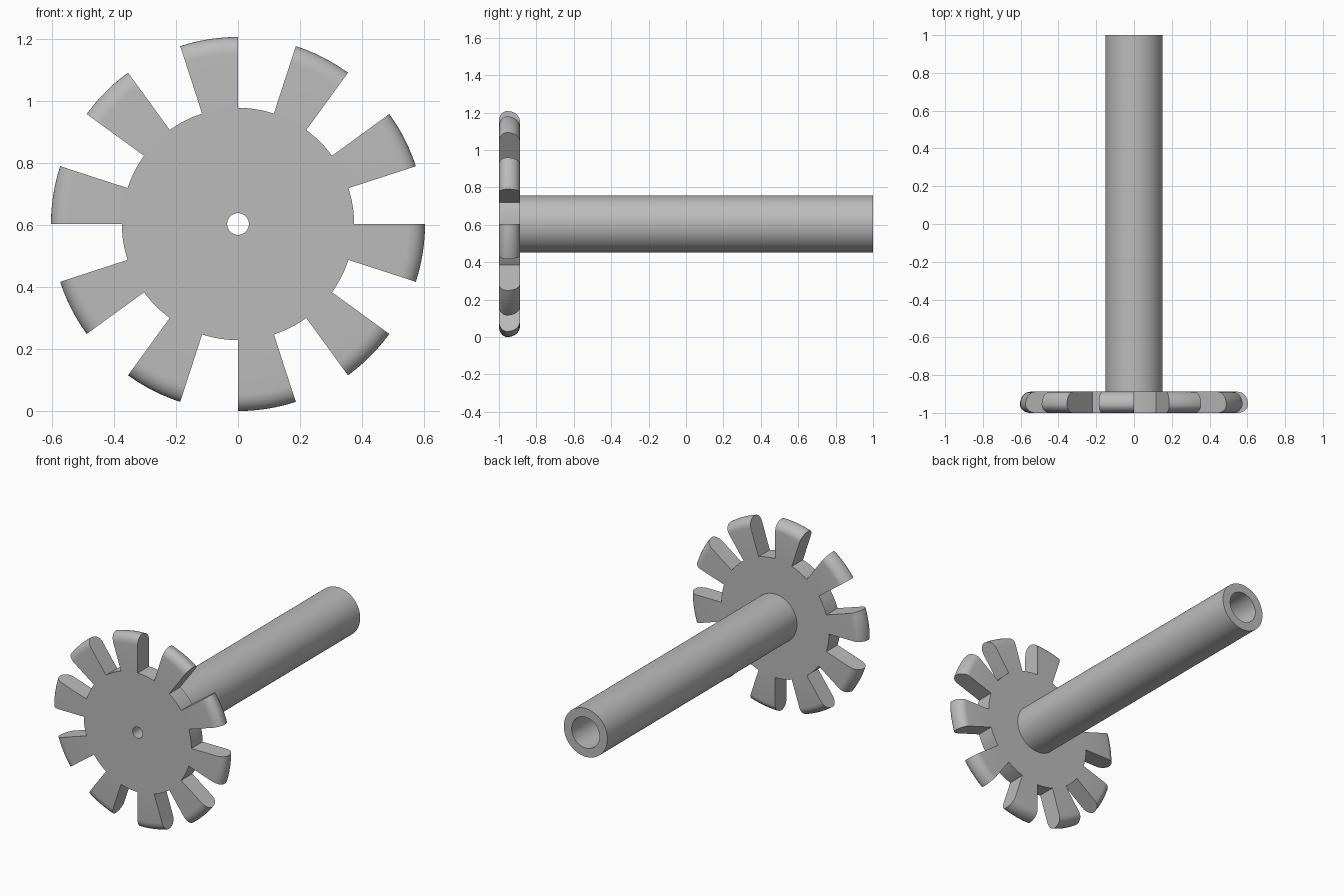
import bpy, bmesh
from math import sin, cos, pi, radians

if "Cube" in bpy.data.objects:
    bpy.data.objects.remove(bpy.data.objects["Cube"], do_unlink=True)

RADIUS, ROOT, HOLE = 0.604, 0.375, 0.035   # tooth tip, tooth root, centre hole
FRONT, BACK, END = -1.0, -0.888, 1.0       # positions along the axle
SHAFT, BORE = 0.152, 0.097
STEPS, TEETH = 120, 10
SECTOR = STEPS // (2 * TEETH)              # steps in one tooth or one gap

grey = bpy.data.materials.new("grey metal")
grey.use_nodes = True
colour = (0.5, 0.5, 0.5, 1)
grey.diffuse_color = colour
grey.node_tree.nodes["Principled BSDF"].inputs["Base Color"].default_value = colour


def ring(bm, profile, step):
    """Place the (radius, y) profile at one angle about the axle."""
    a = 2 * pi * step / STEPS
    return [bm.verts.new((r * cos(a), y, RADIUS + r * sin(a))) for r, y in profile]


def sweep(bm, profile, start, count):
    """Skin the open profile through a run of angle steps."""
    rings = [ring(bm, profile, start + i) for i in range(count + 1)]
    for a, b in zip(rings, rings[1:]):
        for j in range(len(profile) - 1):
            bm.faces.new((a[j], a[j + 1], b[j + 1], b[j]))
    return rings


def finish(bm, name):
    bmesh.ops.remove_doubles(bm, verts=bm.verts, dist=0.0001)
    bmesh.ops.recalc_face_normals(bm, faces=bm.faces)
    mesh = bpy.data.meshes.new(name)
    bm.to_mesh(mesh)
    bm.free()
    mesh.materials.append(grey)
    obj = bpy.data.objects.new(name, mesh)
    bpy.context.collection.objects.link(obj)
    bpy.ops.object.select_all(action="DESELECT")
    obj.select_set(True)
    bpy.context.view_layer.objects.active = obj
    bpy.ops.object.shade_smooth_by_angle(angle=radians(30))


# Rounded tooth outline, from the front root over the tip to the back root
peak = FRONT + 0.045
tooth = [(ROOT, FRONT)]
for i in range(17):
    t = pi * i / 16
    depth = (peak - FRONT) if i < 8 else (BACK - peak)
    tooth.append((RADIUS - 0.055 * (1 - sin(t)), peak - depth * cos(t)))
tooth.append((ROOT, BACK))

# Toothed wheel with a small centre hole
bm = bmesh.new()
sweep(bm, [(ROOT, BACK), (HOLE, BACK), (HOLE, FRONT), (ROOT, FRONT)], 0, STEPS)
for k in range(TEETH):
    start = k * 2 * SECTOR
    sweep(bm, [(ROOT, FRONT), (ROOT, BACK)], start, SECTOR)
    rings = sweep(bm, tooth, start + SECTOR, SECTOR)
    bm.faces.new(rings[0])
    bm.faces.new(rings[-1])
finish(bm, "toothed_wheel")

# Hollow shaft behind the wheel
bm = bmesh.new()
sweep(bm, [(SHAFT, BACK), (SHAFT, END), (BORE, END), (BORE, BACK), (SHAFT, BACK)], 0, STEPS)
finish(bm, "hollow_shaft")
